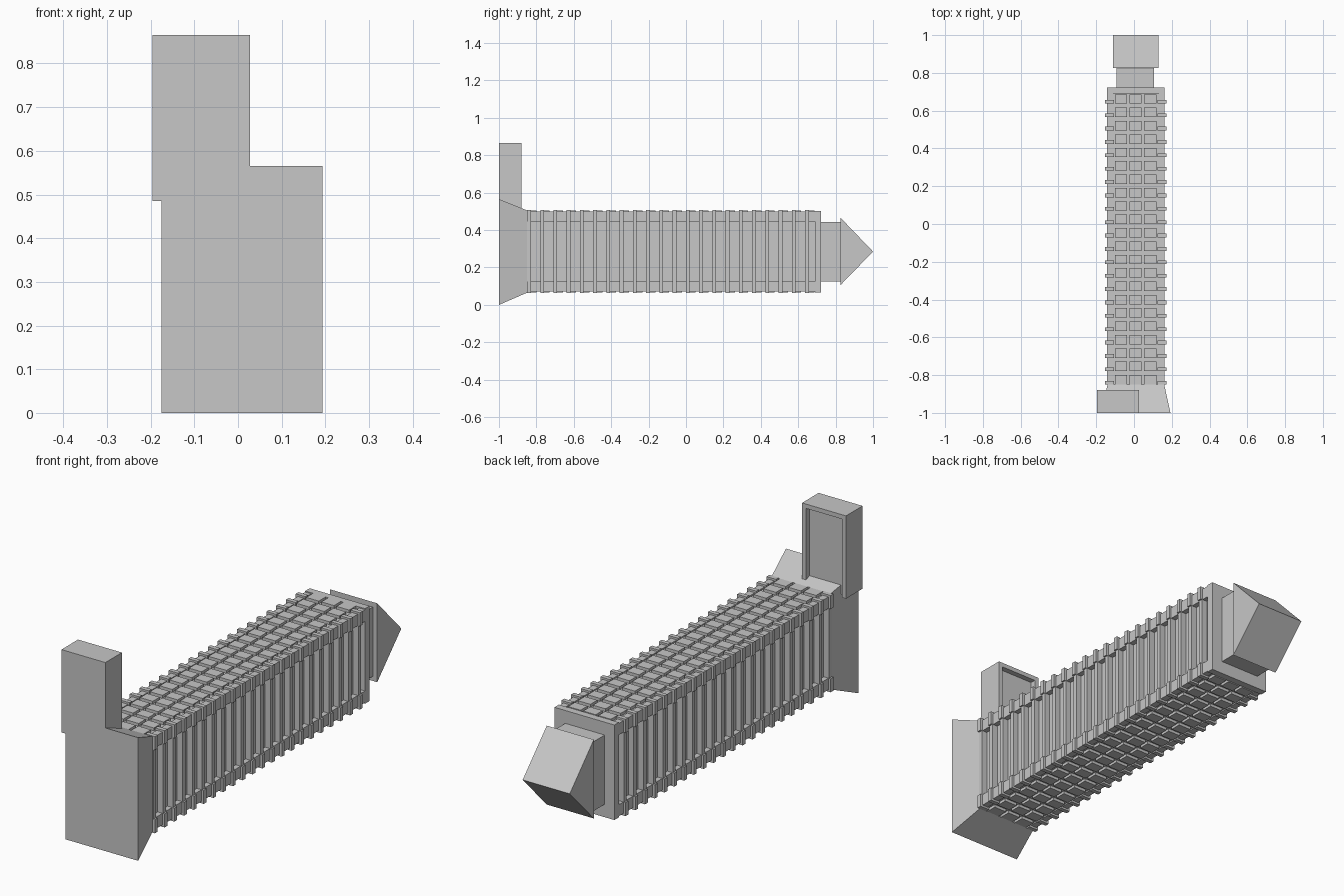
import bpy, bmesh
from mathutils import Vector

if "Cube" in bpy.data.objects:
    bpy.data.objects.remove(bpy.data.objects["Cube"], do_unlink=True)

grey = bpy.data.materials.new("light_grey")
grey.use_nodes = True
grey.diffuse_color = (0.57, 0.57, 0.57, 1)
grey.node_tree.nodes["Principled BSDF"].inputs["Base Color"].default_value = (0.57, 0.57, 0.57, 1)

CX, CZ = 0.01, 0.285          # axis of the long body
FLOORS, START, PITCH = 22, -0.85, 0.0708


def finish(name, bm):
    bmesh.ops.recalc_face_normals(bm, faces=bm.faces)
    mesh = bpy.data.meshes.new(name)
    bm.to_mesh(mesh)
    bm.free()
    mesh.materials.append(grey)
    obj = bpy.data.objects.new(name, mesh)
    bpy.context.collection.objects.link(obj)
    return obj


def add_box(bm, x, y, z):
    """Box between (low, high) pairs on each axis."""
    verts = bmesh.ops.create_cube(bm, size=1)["verts"]
    low, high = Vector((x[0], y[0], z[0])), Vector((x[1], y[1], z[1]))
    for v in verts:
        v.co = (low + high) / 2 + v.co * (high - low)
    return verts


def box(name, x, y, z):
    bm = bmesh.new()
    add_box(bm, x, y, z)
    return finish(name, bm)


def span(centre, half):
    return centre - half, centre + half


def side_span(centre, sign, inner, outer):
    return tuple(sorted((centre + sign * inner, centre + sign * outer)))


# Long body: recessed core, solid end slab and neck
box("body_core", span(CX, 0.128), (-0.86, 0.70), span(CZ, 0.207))
box("end_slab", span(CX, 0.152), (0.69, 0.722), span(CZ, 0.218))
box("neck", span(0.007, 0.1), (0.71, 0.83), span(CZ, 0.159))

# Corner columns running the whole length
bm = bmesh.new()
for sx in (-1, 1):
    for sz in (-1, 1):
        add_box(bm, side_span(CX, sx, 0.122, 0.152), (-0.85, 0.70),
                side_span(CZ, sz, 0.16, 0.213))
finish("corner_columns", bm)

# Per-floor details: corner brackets, side ribs and raised panels
brackets, ribs, panels = bmesh.new(), bmesh.new(), bmesh.new()
for i in range(FLOORS):
    y = START + i * PITCH
    for sx in (-1, 1):
        add_box(ribs, side_span(CX, sx, 0.12, 0.155), (y, y + 0.02), span(CZ, 0.165))
        for sz in (-1, 1):
            add_box(brackets, side_span(CX, sx, 0.115, 0.163), (y, y + 0.02),
                    side_span(CZ, sz, 0.16, 0.222))
    for sz in (-1, 1):
        for column in (-1, 0, 1):
            add_box(panels, span(0.009 + column * 0.077, 0.032), (y, y + 0.05),
                    side_span(CZ, sz, 0.2, 0.22))
finish("corner_brackets", brackets)
finish("side_ribs", ribs)
finish("raised_panels", panels)

# Wedge cap: box whose far face closes to a ridge
bm = bmesh.new()
for v in add_box(bm, (-0.11, 0.129), (0.825, 1.0), (0.105, 0.467)):
    if v.co.y > 0.9:
        v.co.z = CZ
bmesh.ops.remove_doubles(bm, verts=bm.verts, dist=0.001)
finish("wedge_cap", bm)

# Flared base: wide front face narrowing to the body
bm = bmesh.new()
for v in add_box(bm, (-0.175, 0.193), (-1.0, -0.85), (0.0, 0.565)):
    if v.co.y > -0.9:
        v.co.x = CX + (0.15 if v.co.x > 0 else -0.15)
        v.co.z = 0.505 if v.co.z > 0.3 else 0.065
finish("flared_base", bm)

# Offset tower with a framed recess at the back
X0, X1, Z0, Z1 = -0.196, 0.027, 0.485, 0.865
box("tower_slab", (X0, X1), (-1.0, -0.905), (Z0, Z1))
bm = bmesh.new()
for x in ((X0, X0 + 0.02), (X1 - 0.02, X1)):
    add_box(bm, x, (-0.91, -0.88), (Z0, Z1))
add_box(bm, (X0 + 0.01, X1 - 0.01), (-0.91, -0.88), (Z1 - 0.02, Z1))
finish("tower_frame", bm)
